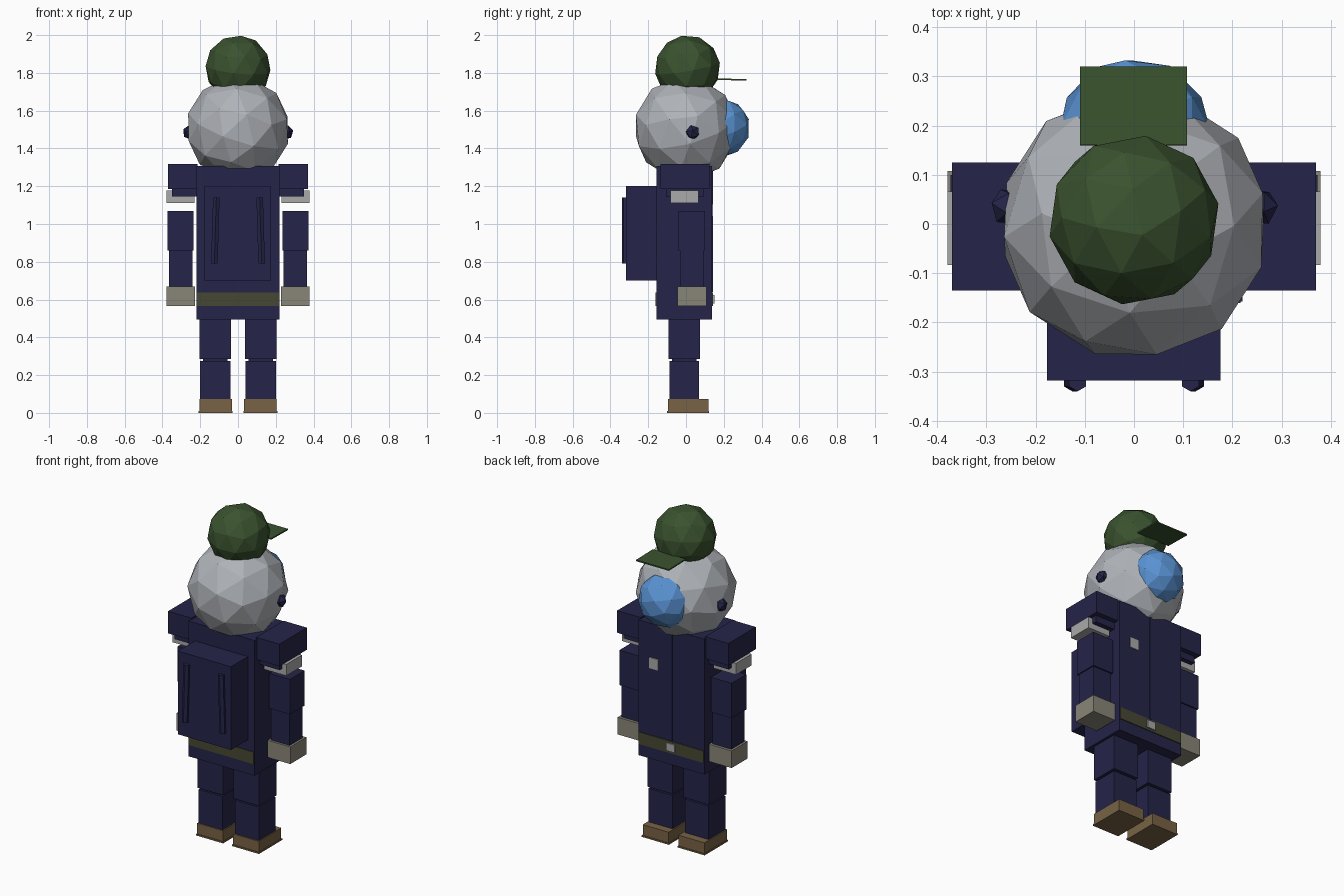
import bpy
import math

if "Cube" in bpy.data.objects:
    bpy.data.objects.remove(bpy.data.objects["Cube"])

COLOURS = {
    "navy": (0.018, 0.018, 0.068),
    "head_grey": (0.43, 0.45, 0.48),
    "band_grey": (0.40, 0.40, 0.41),
    "cap_green": (0.042, 0.085, 0.028),
    "visor_blue": (0.10, 0.29, 0.65),
    "glove_tan": (0.25, 0.235, 0.185),
    "belt_olive": (0.062, 0.064, 0.032),
    "boot_brown": (0.19, 0.125, 0.06),
}
MATS = {}
for label, rgb in COLOURS.items():
    MATS[label] = bpy.data.materials.new(label)
    MATS[label].diffuse_color = (*rgb, 1)


def finish(name, colour):
    ob = bpy.context.object
    ob.name = name
    ob.data.materials.append(MATS[colour])
    return ob


def box(name, colour, x, y, z, rot=(0, 0, 0)):
    """Box given as (low, high) ranges on each axis."""
    mid = [(a + b) / 2 for a, b in (x, y, z)]
    bpy.ops.mesh.primitive_cube_add(size=1, location=mid, rotation=rot)
    bpy.context.object.scale = [b - a for a, b in (x, y, z)]
    return finish(name, colour)


def pair(name, colour, x, y, z):
    """Two mirrored boxes, x given for the +x side."""
    box(name + "_right", colour, x, y, z)
    box(name + "_left", colour, (-x[1], -x[0]), y, z)


def ball(name, colour, radius, loc, rot=(0, 0, 0), scale=(1, 1, 1), sub=2):
    """Faceted ball."""
    bpy.ops.mesh.primitive_ico_sphere_add(subdivisions=sub, radius=radius, location=loc, rotation=rot)
    bpy.context.object.scale = scale
    return finish(name, colour)


# Head, cap and visor
ball("head", "head_grey", 0.277, (0, -0.002, 1.505), (0.35, 0.2, 0.4))
ball("cap", "cap_green", 0.175, (0, 0.008, 1.825), (0.2, 0.0, 0.5))
box("cap_brim", "cap_green", (-0.11, 0.108), (0.16, 0.32), (1.761, 1.769), (-0.02, 0, 0))
ball("visor", "visor_blue", 0.158, (0, 0.182, 1.51), (0.3, 0.25, 0.2))

# Ears
for side, s in (("right", 1), ("left", -1)):
    ball("ear_" + side, "navy", 0.04, (s * 0.254, 0.035, 1.485), (0.3, s * 0.2, 0.2), sub=1)

# Collar
bpy.ops.mesh.primitive_torus_add(location=(0, -0.006, 1.305), major_radius=0.135,
                                 minor_radius=0.028, major_segments=12, minor_segments=4)
finish("collar", "navy")

# Torso with front seam, badge, belt and buckle
box("torso", "navy", (-0.22, 0.22), (-0.157, 0.138), (0.495, 1.308))
box("front_seam", "navy", (-0.006, 0.006), (0.136, 0.143), (0.64, 1.30))
box("badge", "band_grey", (0.085, 0.145), (0.137, 0.144), (1.04, 1.105))
box("belt", "belt_olive", (-0.216, 0.216), (-0.161, 0.143), (0.565, 0.637))
box("buckle", "band_grey", (-0.028, 0.028), (0.142, 0.15), (0.578, 0.625))

# Backpack and its two straps
box("backpack", "navy", (-0.177, 0.176), (-0.318, -0.155), (0.70, 1.20))
for side, s in (("right", 1), ("left", -1)):
    bpy.ops.mesh.primitive_cylinder_add(vertices=6, radius=0.02, depth=0.35,
                                        location=(s * 0.12, -0.32, 0.965),
                                        rotation=(0, s * -0.03, 0))
    finish("pack_strap_" + side, "navy")

# Shoulders, sleeves, arm bands, arms and gloves
pair("shoulder", "navy", (0.215, 0.37), (-0.135, 0.125), (1.185, 1.318))
pair("sleeve_cuff", "navy", (0.21, 0.35), (-0.105, 0.095), (1.145, 1.19))
pair("arm_band", "band_grey", (0.23, 0.379), (-0.083, 0.066), (1.11, 1.178))
pair("upper_arm", "navy", (0.235, 0.373), (-0.04, 0.10), (0.86, 1.07))
pair("lower_arm", "navy", (0.242, 0.366), (-0.032, 0.092), (0.66, 0.862))
pair("glove", "glove_tan", (0.227, 0.379), (-0.045, 0.108), (0.565, 0.668))

# Legs and boots
pair("upper_leg", "navy", (0.036, 0.205), (-0.093, 0.075), (0.285, 0.5))
pair("knee", "navy", (0.055, 0.185), (-0.075, 0.055), (0.27, 0.29))
pair("lower_leg", "navy", (0.041, 0.2), (-0.088, 0.07), (0.06, 0.274))
pair("boot", "boot_brown", (0.033, 0.205), (-0.095, 0.118), (0.008, 0.073))
pair("boot_sole", "boot_brown", (0.029, 0.209), (-0.1, 0.122), (0.0, 0.009))

for m in bpy.data.materials:
    if m.users and not m.is_grease_pencil:
        m.use_nodes = True
        m.node_tree.nodes["Principled BSDF"].inputs["Base Color"].default_value = m.diffuse_color
